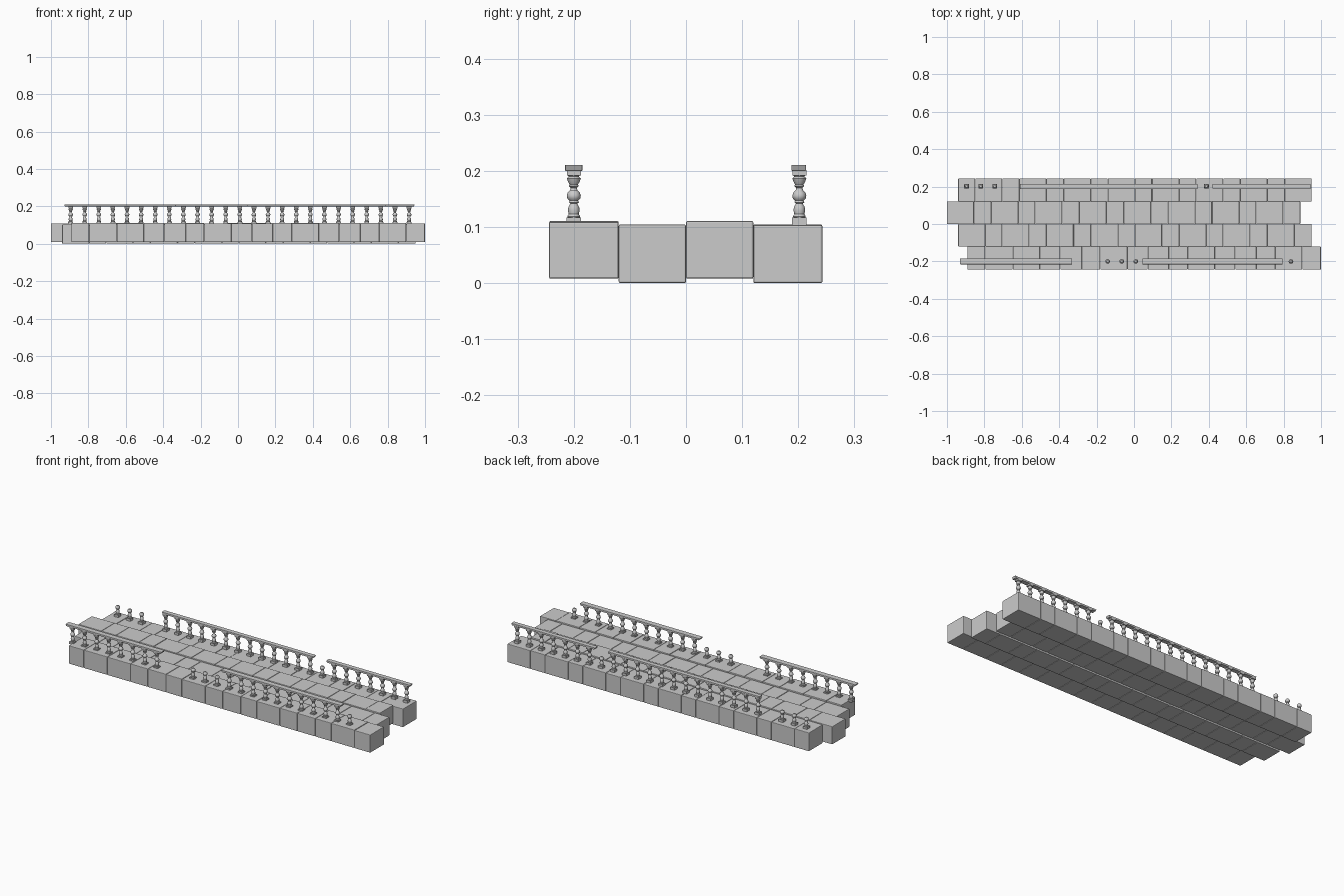
import bpy, bmesh, math, random
from mathutils import Matrix

if "Cube" in bpy.data.objects:
    bpy.data.objects.remove(bpy.data.objects["Cube"])

random.seed(4)


def finish(bm, name, smooth=False):
    mesh = bpy.data.meshes.new(name)
    bm.to_mesh(mesh)
    bm.free()
    obj = bpy.data.objects.new(name, mesh)
    bpy.context.collection.objects.link(obj)
    if smooth:
        bpy.context.view_layer.objects.active = obj
        obj.select_set(True)
        bpy.ops.object.shade_smooth_by_angle(angle=math.radians(40))
        obj.select_set(False)
    return obj


def add_box(bm, x0, x1, y0, y1, z0, z1):
    m = Matrix.Translation(((x0 + x1) / 2, (y0 + y1) / 2, (z0 + z1) / 2))
    m = m @ Matrix.Diagonal((x1 - x0, y1 - y0, z1 - z0, 1))
    bmesh.ops.create_cube(bm, size=1, matrix=m)


def bevel(obj, width):
    mod = obj.modifiers.new("worn_edges", 'BEVEL')
    mod.width = width
    mod.segments = 2


# Four staggered rows of stone blocks
def stone_row(name, x, y0, y1, z0, z1, widths):
    bm = bmesh.new()
    scale = 1.89 / sum(widths)
    for w in widths:
        w *= scale
        add_box(bm, x, x + w - 0.001, y0, y1, z0, z1 - random.uniform(0, 0.002))
        x += w
    bevel(finish(bm, name), 0.003)


front_pattern = [.096, .147] + [.146, .109, .114, .1] * 3 + [.146, .1]
stone_row("deck_row_front", -0.89, -0.244, -0.12, 0.008, 0.111, front_pattern)
stone_row("deck_row_mid_front", -0.94, -0.12, 0.0, 0.0, 0.105, [.145, .092] * 8)
stone_row("deck_row_mid_back", -1.0, 0.0, 0.12, 0.008, 0.111, [.145, .092] * 8)
stone_row("deck_row_back", -0.94, 0.12, 0.243, 0.0, 0.105, [.092, .145] * 8)

# Turned baluster outline (radius, height); a stump keeps only the lower half
LOWER = [(.010, .116), (.0115, .119), (.009, .123), (.0105, .130), (.0095, .136),
         (.006, .142), (.009, .144), (.0075, .147), (.0115, .151), (.0125, .156),
         (.011, .161), (.0065, .166)]
UPPER = [(.0055, .170), (.009, .173), (.0075, .176), (.0105, .181),
         (.0125, .187), (.009, .190), (.011, .193)]


def make_baluster(name, profile, capped):
    bm = bmesh.new()
    n = 12
    rings = [[bm.verts.new((r * math.cos(2 * math.pi * i / n),
                            r * math.sin(2 * math.pi * i / n), z)) for i in range(n)]
             for r, z in profile]
    for a, b in zip(rings, rings[1:]):
        for i in range(n):
            bm.faces.new((a[i], a[(i + 1) % n], b[(i + 1) % n], b[i]))
    bm.faces.new(rings[0][::-1])
    bm.faces.new(rings[-1])
    # square plinth and cap
    add_box(bm, -.013, .013, -.013, .013, .103, .117)
    if capped:
        add_box(bm, -.0125, .0125, -.0125, .0125, .192, .202)
    return finish(bm, name, True)


def place(source, positions, y):
    for x in positions:
        obj = bpy.data.objects.new(source.name, source.data)
        obj.location = (x, y, 0)
        bpy.context.collection.objects.link(obj)


def slots(*indices):
    return [-0.895 + 0.0754 * i for i in indices]


baluster = make_baluster("baluster", LOWER + UPPER, True)
stump = make_baluster("broken_baluster", LOWER, False)

# Front railing with gaps, then back railing with gaps
baluster.location = (slots(0)[0], -0.2, 0)
stump.location = (slots(10)[0], -0.2, 0)
place(baluster, slots(*range(1, 8), *range(13, 23)), -0.2)
place(stump, slots(11, 12, 23), -0.2)
place(baluster, slots(*range(4, 17), *range(18, 25)), 0.202)
place(stump, slots(0, 1, 2, 17), 0.202)


# Handrail pieces with slightly slanted broken ends
def handrail(name, x0, x1, y, half):
    bm = bmesh.new()
    add_box(bm, x0, x1, y - half, y + half, 0.2, 0.211)
    for v in bm.verts:
        if v.co.z < 0.205:
            v.co.x += 0.005 if v.co.x < (x0 + x1) / 2 else -0.005
    bevel(finish(bm, name), 0.0015)


handrail("front_rail_left", -0.93, -0.33, -0.2, 0.0155)
handrail("front_rail_right", 0.045, 0.795, -0.2, 0.0155)
handrail("back_rail_left", -0.61, 0.34, 0.201, 0.013)
handrail("back_rail_right", 0.42, 0.945, 0.201, 0.013)
